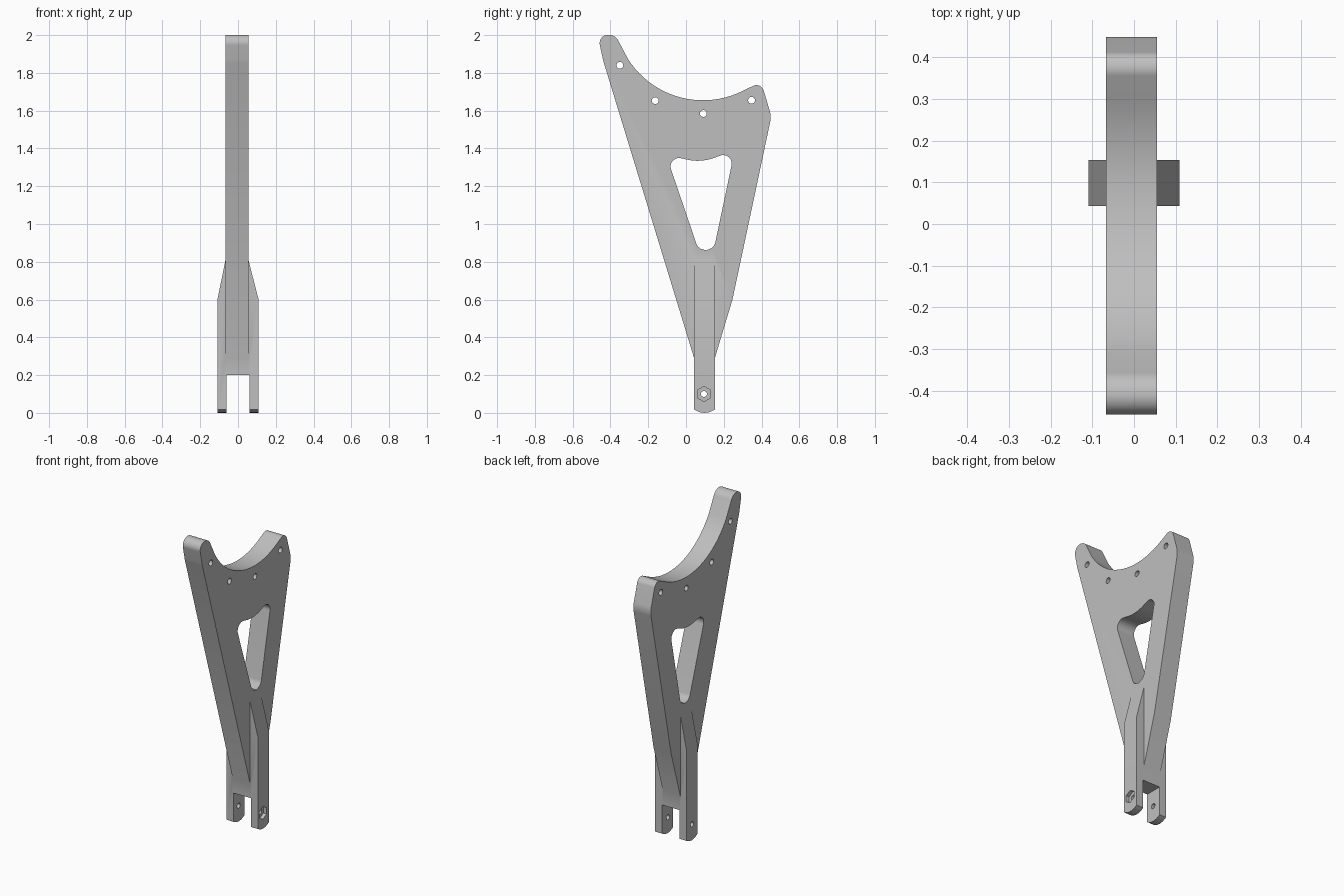
import bpy
import bmesh
import math
from mathutils import Vector

if "Cube" in bpy.data.objects:
    bpy.data.objects.remove(bpy.data.objects["Cube"])

grey = bpy.data.materials.new("plain_grey")
grey.use_nodes = True
COLOUR = (0.52, 0.52, 0.52, 1)
grey.diffuse_color = COLOUR
grey.node_tree.nodes["Principled BSDF"].inputs["Base Color"].default_value = COLOUR


def rounded(corners, steps=10):
    """Polygon from (u, v, radius) corners, each filleted by its radius."""
    out = []
    for i, (u, v, r) in enumerate(corners):
        p = Vector((u, v))
        if r == 0:
            out.append(p)
            continue
        a = (Vector(corners[i - 1][:2]) - p).normalized()
        b = (Vector(corners[(i + 1) % len(corners)][:2]) - p).normalized()
        half = a.angle(b) / 2
        reach = r / math.tan(half)
        c = p + (a + b).normalized() * r / math.sin(half)
        start, end = p + a * reach - c, p + b * reach - c
        out += [c + start.lerp(end, k / steps).normalized() * r
                for k in range(steps + 1)]
    return out


def ring(u, v, r, count, first=0.0, sweep=math.tau):
    """Points on a full circle."""
    return [(u + r * math.cos(first + sweep * k / count),
             v + r * math.sin(first + sweep * k / count)) for k in range(count)]


def prism(name, outline, low, high, axis="x"):
    """Extrude a (y, z) outline along x, or an (x, z) outline along y."""
    bm = bmesh.new()
    place = (lambda d, u, v: (d, u, v)) if axis == "x" else (lambda d, u, v: (u, d, v))
    face = bm.faces.new([bm.verts.new(place(low, *p)) for p in outline])
    moved = bmesh.ops.extrude_face_region(bm, geom=[face])["geom"]
    shift = Vector(place(high - low, 0, 0))
    bmesh.ops.translate(bm, vec=shift,
                        verts=[g for g in moved if isinstance(g, bmesh.types.BMVert)])
    bmesh.ops.recalc_face_normals(bm, faces=bm.faces)
    mesh = bpy.data.meshes.new(name)
    bm.to_mesh(mesh)
    bm.free()
    mesh.materials.append(grey)
    obj = bpy.data.objects.new(name, mesh)
    bpy.context.collection.objects.link(obj)
    return obj


def combine(target, other, operation):
    """Apply a boolean and discard the helper."""
    other.hide_render = True
    mod = target.modifiers.new("combine", "BOOLEAN")
    mod.operation = operation
    mod.solver = "EXACT"
    mod.object = other
    bpy.context.view_layer.objects.active = target
    bpy.ops.object.modifier_apply(modifier=mod.name)
    bpy.data.objects.remove(other)


# Main plate: lobed top with a circular saddle, tapering to the foot
saddle = [(0.09 + 0.47 * math.cos(math.radians(a)),
           2.125 + 0.47 * math.sin(math.radians(a)), 0) for a in range(212, 297, 4)]
outline = rounded([(0.06, 0.234, 0), (-0.437, 1.86, 0.2),
                   (-0.468, 2.0, 0.045), (-0.375, 2.003, 0.06)]
                  + saddle
                  + [(0.398, 1.752, 0.04), (0.452, 1.57, 0.12),
                     (0.246, 0.6, 0), (0.136, 0.234, 0)])
bracket = prism("bracket", outline, -0.067, 0.055)

# Triangular window with a wavy top
window = rounded([(-0.105, 1.365, 0.045), (0.08, 1.325, 0.25),
                  (0.258, 1.39, 0.045), (0.116, 0.717, 0.052)])
combine(bracket, prism("window_cutter", window, -0.3, 0.3), "DIFFERENCE")

# Bolt holes following the saddle
for y, z in [(-0.35, 1.84), (-0.163, 1.653), (0.092, 1.585), (0.347, 1.655)]:
    combine(bracket, prism("bolt_cutter", ring(y, z, 0.018, 24), -0.3, 0.3), "DIFFERENCE")

# Forked foot: slotted and tapered front shape, trimmed to a rounded side shape
fork_front = [(-0.109, -0.1), (-0.062, -0.1), (-0.062, 0.2), (0.06, 0.2),
              (0.06, -0.1), (0.109, -0.1), (0.109, 0.6), (0.05, 0.83),
              (-0.062, 0.83), (-0.109, 0.6)]
fork_side = [(0.043, 0.9), (0.043, 0.018), (0.055, 0.011), (0.075, 0.003),
             (0.098, 0), (0.121, 0.003), (0.141, 0.011), (0.153, 0.018), (0.153, 0.9)]
fork = prism("fork", fork_front, -0.1, 0.3, axis="y")
combine(fork, prism("fork_trim", fork_side, -0.3, 0.3), "INTERSECT")

# Pivot hole through both legs, with a hexagonal nut recess on the left one
combine(fork, prism("pivot_cutter", ring(0.095, 0.1, 0.016, 24), -0.3, 0.3), "DIFFERENCE")
combine(fork, prism("nut_cutter", ring(0.095, 0.1, 0.04, 6, math.pi / 2), 0.087, 0.3),
        "DIFFERENCE")
combine(bracket, fork, "UNION")

# Smooth curved walls, crisp edges
bpy.ops.object.select_all(action="DESELECT")
bracket.select_set(True)
bpy.context.view_layer.objects.active = bracket
bpy.ops.object.shade_smooth_by_angle(angle=math.radians(25))
